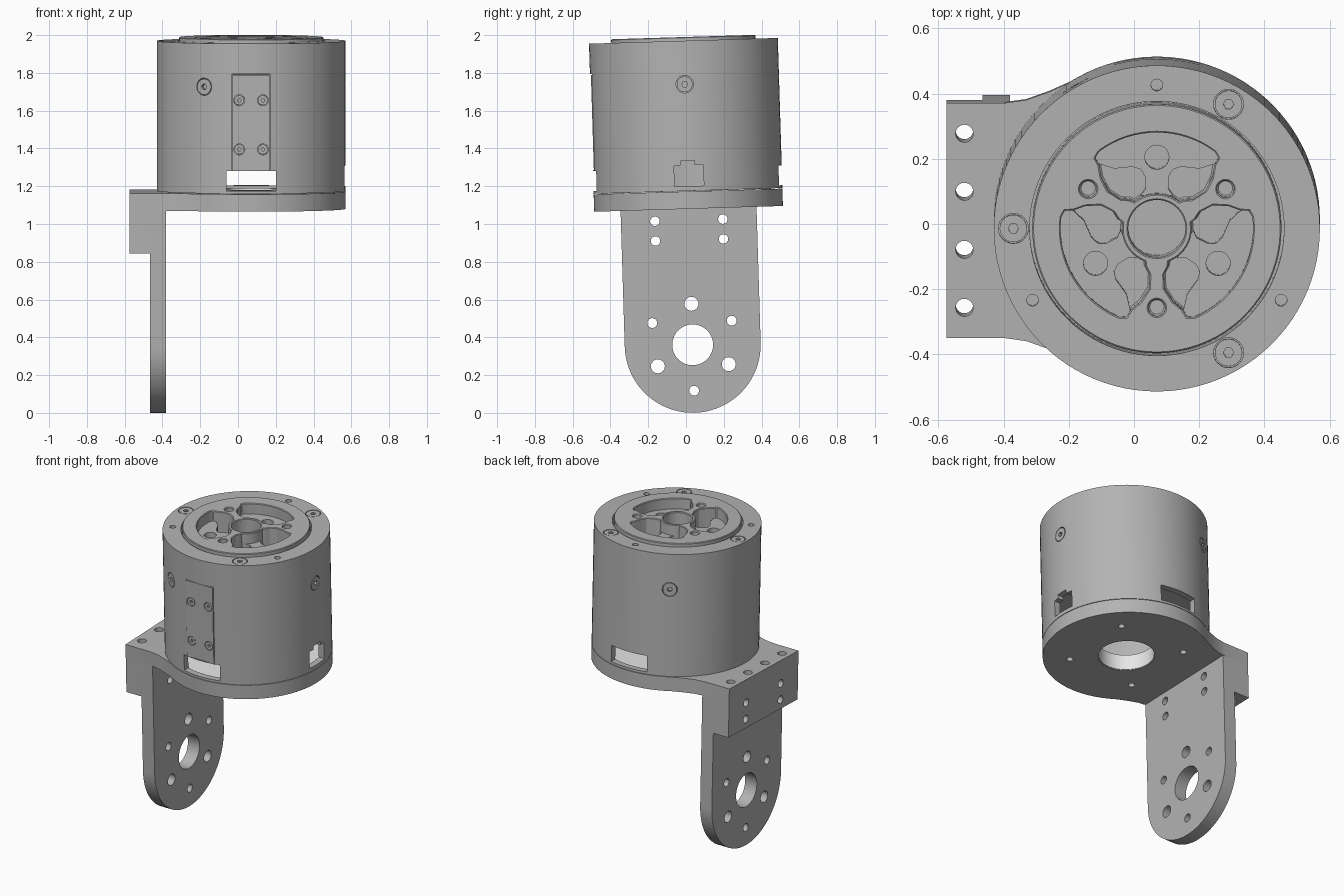
import bpy, bmesh
from math import cos, sin, pi, radians
from mathutils import Matrix, Vector

if "Cube" in bpy.data.objects:
    bpy.data.objects.remove(bpy.data.objects["Cube"], do_unlink=True)


def material(name, value):
    m = bpy.data.materials.new(name)
    m.use_nodes = True
    m.diffuse_color = (value, value, value, 1)
    m.node_tree.nodes["Principled BSDF"].inputs["Base Color"].default_value = (value, value, value, 1)
    return m


GREY = material("machined grey", 0.45)
LIGHT = material("light interior", 0.9)

# Parts are laid out around the drum axis, then leaned slightly as a whole
PIVOT = Vector((0, 0, 1.52))
LEAN = (Matrix.Translation(PIVOT + Vector((0.07, 0, 0)))
        @ Matrix.Rotation(radians(1.75), 4, 'X') @ Matrix.Translation(-PIVOT))
UP = Matrix.Identity(4)
ALONG_X = Matrix(((0, 0, 1, 0), (1, 0, 0, 0), (0, 1, 0, 0), (0, 0, 0, 1)))


def radial(deg):
    """Frame whose depth axis points outward from the drum at an azimuth."""
    return Matrix.Rotation(radians(deg), 4, 'Z') @ ALONG_X


def polar(r, deg):
    return (r * cos(radians(deg)), r * sin(radians(deg)))


def circle(r, c=(0, 0), n=24):
    return [(c[0] + r * cos(2 * pi * i / n), c[1] + r * sin(2 * pi * i / n)) for i in range(n)]


def arc(r, a, b, n):
    return [polar(r, a + (b - a) * i / n) for i in range(n + 1)]


def rect(u0, u1, v0, v1):
    return [(u0, v0), (u1, v0), (u1, v1), (u0, v1)]


def turn(pts, deg):
    c, s = cos(radians(deg)), sin(radians(deg))
    return [(x * c - y * s, x * s + y * c) for x, y in pts]


def mesh_object(name, prisms, mat=GREY):
    """Each prism is (outline, start depth, end depth, frame)."""
    bm = bmesh.new()
    for pts, a, b, frame in prisms:
        low = [bm.verts.new(frame @ Vector((u, v, a))) for u, v in pts]
        high = [bm.verts.new(frame @ Vector((u, v, b))) for u, v in pts]
        bm.faces.new(low[::-1])
        bm.faces.new(high)
        for i in range(len(pts)):
            j = (i + 1) % len(pts)
            bm.faces.new((low[i], low[j], high[j], high[i]))
    bmesh.ops.recalc_face_normals(bm, faces=bm.faces)
    me = bpy.data.meshes.new(name)
    bm.to_mesh(me)
    bm.free()
    me.materials.append(mat)
    ob = bpy.data.objects.new(name, me)
    bpy.context.scene.collection.objects.link(ob)
    return ob


def cut(ob, prisms):
    tool = mesh_object("cutter", prisms)
    tool.hide_render = True
    mod = ob.modifiers.new("cut", 'BOOLEAN')
    mod.operation, mod.solver, mod.object = 'DIFFERENCE', 'EXACT', tool
    bpy.context.view_layer.update()
    result = ob.evaluated_get(bpy.context.evaluated_depsgraph_get())
    me = bpy.data.meshes.new_from_object(result)
    ob.modifiers.clear()
    ob.data = me
    bpy.data.objects.remove(tool, do_unlink=True)


parts = []


def part(name, prisms, cuts=(), mat=GREY):
    ob = mesh_object(name, prisms, mat)
    for group in cuts:
        cut(ob, group)
    parts.append(ob)
    return ob


def bolt_pattern(c, a, b, frame):
    """Three large and three small holes around a centre."""
    out = []
    for k in range(3):
        for r, d, size in ((0.217, 90, 0.037), (0.243, 30, 0.026)):
            x, y = polar(r, d + 120 * k)
            out.append((circle(size, (c[0] + x, c[1] + y)), a, b, frame))
    return out


# Drum housing: bore, inner cavity, windows, panel slot and screw seats
BIG_WINDOW = rect(-0.13, 0.13, 1.19, 1.295)
SIDE_SCREWS = (0, 120, 240)
TOP_SCREWS = (60, 180, 300)
seats = [(circle(0.046, (0, 1.74)), 0.47, 0.53, radial(d)) for d in SIDE_SCREWS]
seats += [(circle(0.046, polar(0.44, d)), 1.94, 2.0, UP) for d in TOP_SCREWS]
seats += [(circle(0.018, polar(0.44, d)), 1.9, 2.0, UP) for d in (90, 210, 330)]
part("drum_housing", [(circle(0.5, n=96), 1.175, 1.97, UP)], [
    [(circle(0.39, n=96), 1.78, 2.1, UP), (circle(0.46, n=96), 1.1, 1.5, UP)],
    [(BIG_WINDOW, 0.4, 0.6, radial(d)) for d in (90, 270)]
    + [(rect(-0.07, 0.085, 1.2, 1.31), 0.4, 0.6, radial(0))],
    [(rect(-0.035, 0.04, 1.305, 1.335), 0.4, 0.6, radial(0)),
     (rect(-0.101, 0.099, 1.3, 1.809), 0.475, 0.6, radial(270))],
    seats])

# Access panel on the front
panel_screws = [(u, v) for u in (-0.063, 0.062) for v in (1.41, 1.67)]
part("access_panel", [(rect(-0.098, 0.096, 1.295, 1.805), 0.46, 0.495, radial(270))],
     [[(circle(0.029, c), 0.48, 0.52, radial(270)) for c in panel_screws]])

# Socket screws on the side, top and panel
heads, sockets = [], []
for c, r, top, frame in (
        [((0, 1.74), 0.042, 0.499, radial(d)) for d in SIDE_SCREWS]
        + [(polar(0.44, d), 0.042, 1.969, UP) for d in TOP_SCREWS]
        + [(c, 0.026, 0.494, radial(270)) for c in panel_screws]):
    heads.append((circle(r, c), top - 0.04, top, frame))
    sockets.append((circle(r * 0.38, c, 6), top - 0.02, top + 0.02, frame))
part("socket_screws", heads, [sockets])

# Rotating output flange with three flared pockets between spokes
side = [(0.115, 0.035), (0.14, 0.022), (0.185, 0.024), (0.225, 0.05), (0.25, 0.08), (0.272, 0.093)]
edge = turn(side, -60)
pocket = edge + arc(0.295, -37, 37, 16) + [(x, -y) for x, y in edge[::-1]] + arc(0.107, 40, -40, 10)
flange_holes = [(circle(0.026, polar(0.243, 30 + 120 * k)), 1.9, 2.1, UP) for k in range(3)]
flange = part("output_flange", [(circle(0.382, n=96), 1.7, 1.99, UP)], [
    [(turn(pocket, 90 + 120 * k), 1.82, 2.1, UP) for k in range(3)],
    [(circle(0.088, n=48), 1.72, 2.1, UP)] + flange_holes])
rim = flange.modifiers.new("rim", 'BEVEL')
rim.width, rim.segments, rim.limit_method, rim.angle_limit = 0.004, 1, 'ANGLE', radians(60)

# Recessed spokes inside the pockets, each with a large bolt hole
half = [(0.1, 0.05), (0.12, 0.035), (0.16, 0.037), (0.18, 0.05), (0.188, 0.075), (0.182, 0.13), (0.205, 0.205)]
web = [(x, -y) for x, y in half] + arc(0.31, -43, 43, 16) + half[::-1]
part("recessed_spokes", [(turn(web, 90 + 120 * k), 1.8, 1.92, UP) for k in range(3)],
     [[(circle(0.037, polar(0.217, 90 + 120 * k)), 1.84, 2.0, UP) for k in range(3)]])

# Bracket: round base blended into a square end, block and hanging plate
W = 0.36
blend = [(-0.645, W), (-0.47, W), (-0.4, 0.37), (-0.33, 0.395)]
base = arc(0.5, -122, 122, 72) + blend[::-1] + [(x, -y) for x, y in blend]
end_holes = [(circle(0.027, (-0.59, y)), 0.8, 1.3, UP) for y in (-0.267, -0.089, 0.089, 0.267)]
cross_holes = [(circle(0.025, (y, z)), -0.7, -0.4, ALONG_X) for y in (-0.18, 0.18) for z in (0.915, 1.02)]
base_holes = [(circle(0.02, polar(0.34, d)), 1.0, 1.3, UP) for d in (45, 135, 225, 315)]
part("base_plate", [(base, 1.08, 1.172, UP)],
     [end_holes + base_holes + [(circle(0.17, n=48), 1.0, 1.3, UP)]])
part("mounting_block", [(rect(-W, W, 0.855, 1.08), -0.645, -0.535, ALONG_X)], [end_holes + cross_holes])
hub = (0, 0.36)
tongue = [(x, y + hub[1]) for x, y in arc(W, 180, 360, 40)] + [(W, 1.08), (-W, 1.08)]
part("hanging_plate", [(tongue, -0.535, -0.45, ALONG_X)],
     [cross_holes + bolt_pattern(hub, -0.7, -0.3, ALONG_X) + [(circle(0.108, hub, 48), -0.7, -0.3, ALONG_X)]])

# Light lining of the cavity floor and base opening
part("inner_floor", [(circle(0.458, n=64), 1.173, 1.185, UP)],
     [[(circle(0.166, n=48), 1.1, 1.3, UP)]], LIGHT)
part("opening_liner", [(circle(0.17, n=48), 1.084, 1.185, UP)],
     [[(circle(0.166, n=48), 1.0, 1.3, UP)]], LIGHT)

# Lean everything and smooth the round walls
for ob in parts:
    ob.data.transform(LEAN)
    ob.data.shade_smooth()
    ob.data.set_sharp_from_angle(angle=radians(30))
